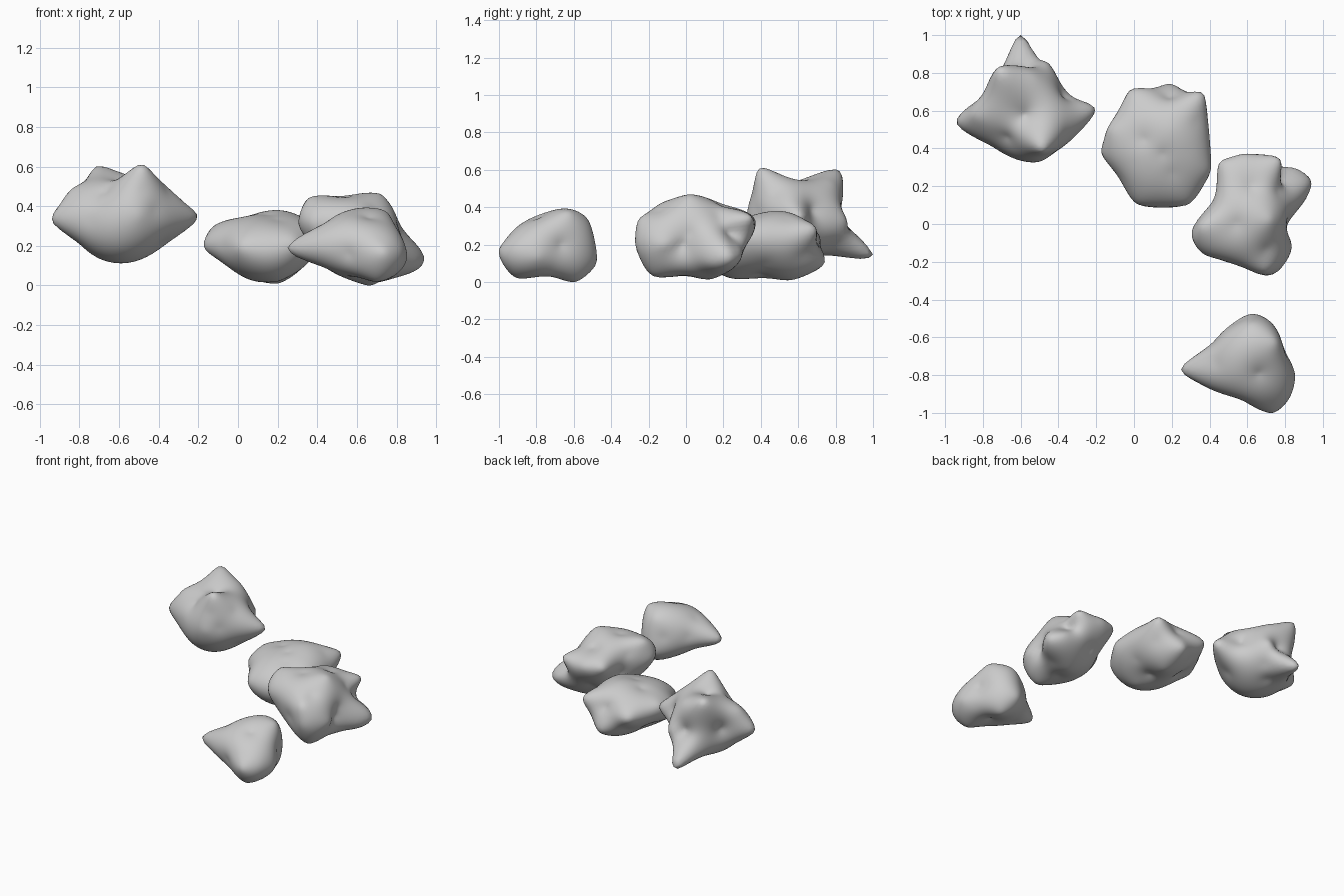
import bpy, bmesh
from mathutils import Vector


def solve(A, b):
    n = len(b)
    M = [row[:] + [b[i]] for i, row in enumerate(A)]
    for i in range(n):
        p = max(range(i, n), key=lambda r: abs(M[r][i]))
        M[i], M[p] = M[p], M[i]
        for r in range(i + 1, n):
            f = M[r][i] / M[i][i]
            M[r] = [a - f * c for a, c in zip(M[r], M[i])]
    x = [0.0] * n
    for i in reversed(range(n)):
        x[i] = (M[i][n] - sum(M[i][j] * x[j] for j in range(i + 1, n))) / M[i][i]
    return x


def kernel(a, b):
    return ((a - b).length_squared + 0.008) ** 0.5


# Rock: a sphere whose inverse radius passes through landmark points,
# which gives fairly flat facets between pointed corners
def rock(name, centre, points):
    c = Vector(centre)
    offs = [Vector(p) - c for p in points]
    dirs = [o.normalized() for o in offs]
    inv = [1 / o.length for o in offs]
    mean = sum(inv) / len(inv)
    w = solve([[kernel(a, b) for b in dirs] for a in dirs], [i - mean for i in inv])
    bm = bmesh.new()
    bmesh.ops.create_icosphere(bm, subdivisions=5, radius=1)
    for v in bm.verts:
        d = v.co.normalized()
        s = mean + sum(k * kernel(d, u) for k, u in zip(w, dirs))
        v.co = c + d / min(max(s, min(inv) * 0.98), max(inv) * 1.2)
    for f in bm.faces:
        f.smooth = True
    me = bpy.data.meshes.new(name)
    bm.to_mesh(me)
    bm.free()
    ob = bpy.data.objects.new(name, me)
    bpy.context.collection.objects.link(ob)


# Spiky rock at the back left
rock("spiky_rock", (-0.57, 0.57, 0.36), [
    (-0.60, 1.00, 0.14), (-0.47, 0.86, 0.33), (-0.71, 0.81, 0.60), (-0.49, 0.40, 0.61),
    (-0.94, 0.54, 0.33), (-0.84, 0.57, 0.485), (-0.21, 0.62, 0.35), (-0.57, 0.50, 0.12),
    (-0.50, 0.33, 0.35), (-0.58, 0.58, 0.52), (-0.36, 0.48, 0.48), (-0.75, 0.41, 0.33),
    (-0.37, 0.67, 0.38), (-0.77, 0.69, 0.36), (-0.80, 0.55, 0.21), (-0.38, 0.52, 0.22),
    (-0.53, 0.78, 0.53), (-0.57, 0.72, 0.15), (-0.60, 0.39, 0.19), (-0.48, 0.36, 0.48),
    (-0.42, 0.38, 0.38), (-0.57, 0.82, 0.34), (-0.69, 0.84, 0.25), (-0.49, 0.80, 0.20),
    (-0.67, 0.46, 0.47)])

# Blocky rock in the middle
rock("blocky_rock", (0.14, 0.42, 0.20), [
    (-0.02, 0.71, 0.23), (0.06, 0.71, 0.25), (0.19, 0.74, 0.10), (0.36, 0.69, 0.29),
    (0.40, 0.46, 0.22), (0.40, 0.28, 0.26), (0.29, 0.11, 0.22), (0.01, 0.11, 0.20),
    (-0.17, 0.38, 0.19), (-0.13, 0.50, 0.29), (0.00, 0.32, 0.33), (0.20, 0.50, 0.38),
    (0.20, 0.27, 0.33), (0.20, 0.55, 0.01), (0.20, 0.26, 0.02), (0.00, 0.45, 0.10),
    (0.33, 0.42, 0.10), (0.19, 0.67, 0.25), (0.33, 0.55, 0.33), (0.03, 0.62, 0.32),
    (-0.08, 0.25, 0.22), (0.20, 0.40, 0.045), (0.04, 0.64, 0.12), (0.33, 0.63, 0.15),
    (0.05, 0.45, 0.345), (0.15, 0.37, 0.355), (0.28, 0.38, 0.355)])

# Knobbly rock on the right
rock("knobbly_rock", (0.61, 0.07, 0.24), [
    (0.45, 0.32, 0.33), (0.58, 0.37, 0.33), (0.78, 0.33, 0.34), (0.94, 0.22, 0.13),
    (0.85, 0.29, 0.17), (0.90, 0.13, 0.10), (0.91, 0.22, 0.19), (0.81, 0.02, 0.26),
    (0.83, -0.09, 0.20), (0.79, -0.22, 0.20), (0.72, -0.27, 0.20), (0.70, -0.24, 0.345),
    (0.45, -0.18, 0.26), (0.31, -0.03, 0.30), (0.36, 0.00, 0.44), (0.72, 0.02, 0.46),
    (0.54, 0.00, 0.445), (0.68, 0.13, 0.015), (0.70, -0.17, 0.03), (0.46, 0.00, 0.11),
    (0.45, 0.14, 0.24), (0.60, 0.25, 0.15), (0.77, 0.23, 0.26), (0.80, 0.10, 0.05),
    (0.62, 0.20, 0.40), (0.58, -0.22, 0.22), (0.37, -0.16, 0.31), (0.66, 0.00, 0.035),
    (0.41, 0.09, 0.37), (0.76, 0.18, 0.35), (0.70, -0.14, 0.38), (0.80, -0.03, 0.20)])

# Wedge-shaped rock at the front
rock("wedge_rock", (0.63, -0.74, 0.19), [
    (0.25, -0.77, 0.18), (0.42, -0.63, 0.22), (0.62, -0.48, 0.10), (0.62, -0.53, 0.34),
    (0.75, -0.55, 0.20), (0.79, -0.67, 0.20), (0.85, -0.79, 0.13), (0.82, -0.92, 0.18),
    (0.73, -1.00, 0.17), (0.72, -0.95, 0.24), (0.42, -0.88, 0.18), (0.60, -0.62, 0.385),
    (0.75, -0.63, 0.37), (0.66, -0.79, 0.34), (0.43, -0.74, 0.31), (0.67, -0.60, 0.00),
    (0.70, -0.90, 0.02), (0.63, -0.75, 0.05), (0.44, -0.74, 0.09), (0.79, -0.72, 0.07),
    (0.56, -0.92, 0.16), (0.55, -0.52, 0.22)])
